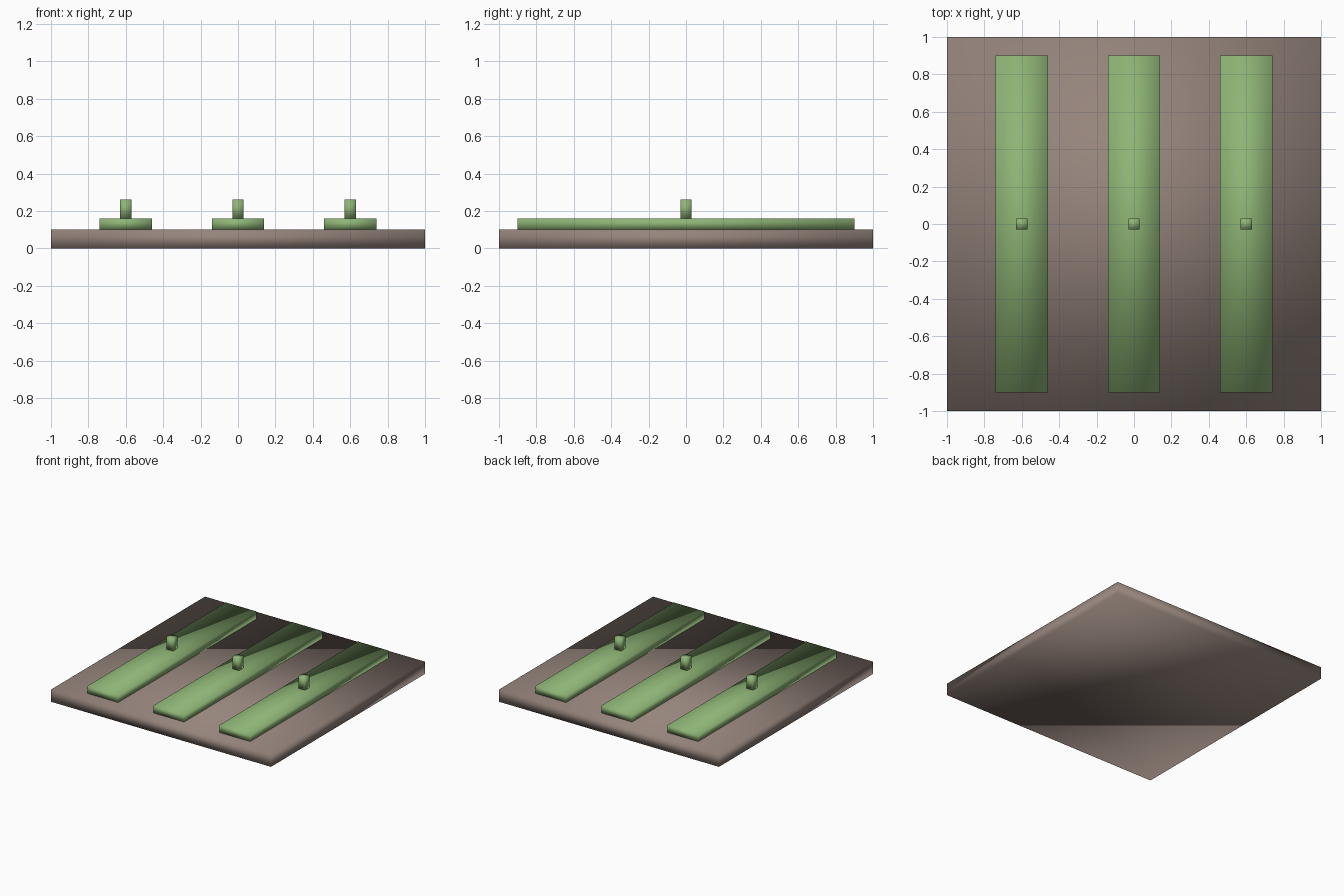
import bpy

if "Cube" in bpy.data.objects:
    bpy.data.objects.remove(bpy.data.objects["Cube"])


def material(name, color):
    mat = bpy.data.materials.new(name)
    mat.diffuse_color = color
    mat.use_nodes = True
    mat.node_tree.nodes["Principled BSDF"].inputs["Base Color"].default_value = mat.diffuse_color
    return mat


def box(name, x, size, z_bottom, mat):
    """Smooth-shaded box centred on y = 0, resting on z_bottom."""
    bpy.ops.mesh.primitive_cube_add(size=1, location=(x, 0, z_bottom + size[2] / 2))
    obj = bpy.context.object
    obj.name = name
    obj.scale = size
    bpy.ops.object.transform_apply(location=False, rotation=False, scale=True)
    bpy.ops.object.shade_smooth()
    obj.data.materials.append(mat)
    return obj


soil = material("soil_brown", (0.30, 0.23, 0.20, 1))
leaf = material("crop_green", (0.27, 0.46, 0.18, 1))

# Square soil plot
box("soil_plot", 0, (2.0, 2.0, 0.10), 0, soil)

# Three raised crop rows, each with a small sprout in the middle
for i, x in enumerate((-0.6, 0.0, 0.6), 1):
    box(f"crop_row_{i}", x, (0.28, 1.8, 0.06), 0.10, leaf)
    box(f"sprout_{i}", x, (0.06, 0.06, 0.10), 0.16, leaf)
